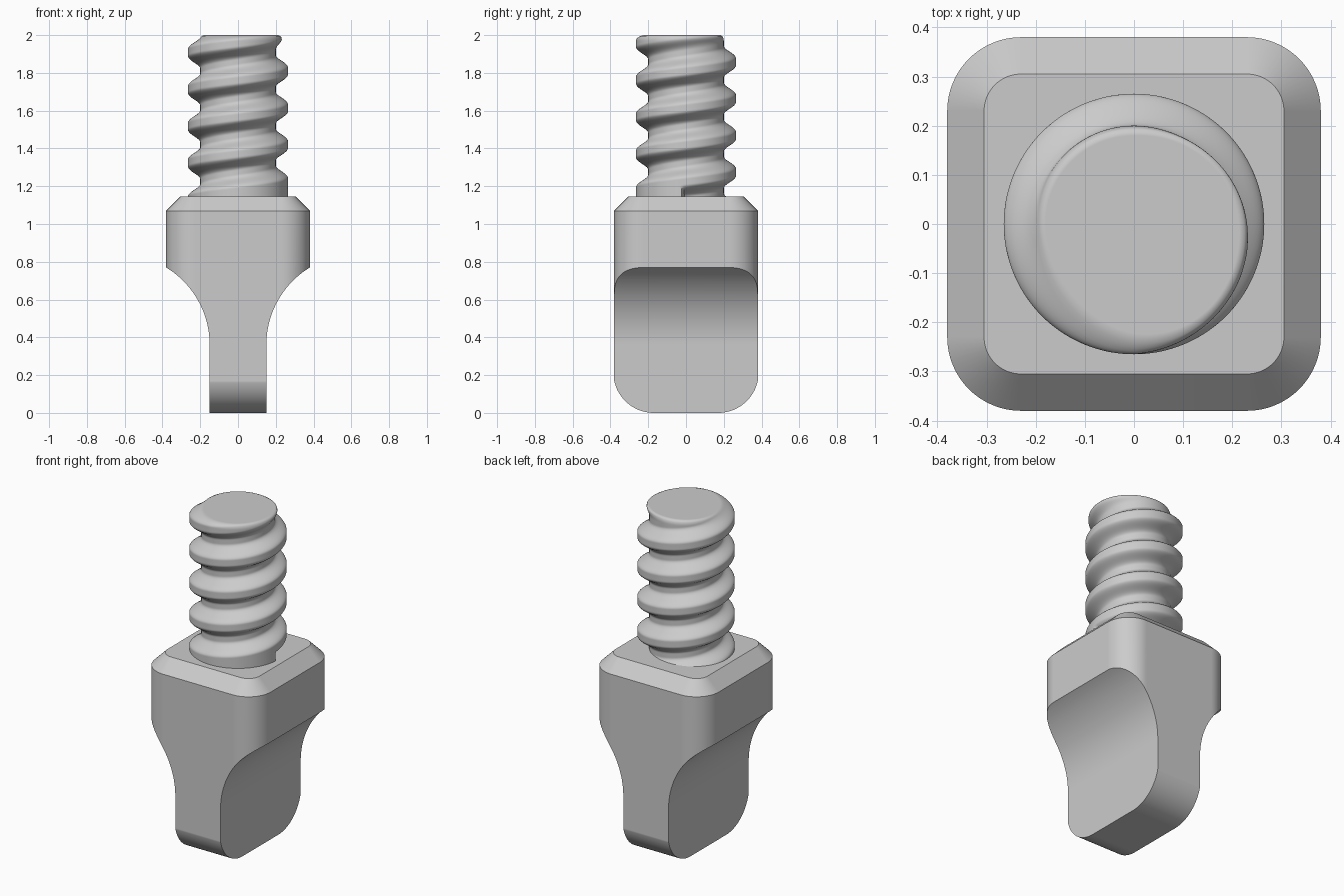
import bpy, bmesh
from math import pi, cos, sin, sqrt, radians

cube = bpy.data.objects.get("Cube")
if cube:
    bpy.data.objects.remove(cube)

steel = bpy.data.materials.new("plain grey steel")
steel.use_nodes = True
colour = (0.6, 0.6, 0.6, 1)
steel.diffuse_color = colour
steel.node_tree.nodes["Principled BSDF"].inputs["Base Color"].default_value = colour


def loft(name, rings):
    """Skin a list of equal point rings and cap both ends."""
    bm = bmesh.new()
    rows = [[bm.verts.new(p) for p in ring] for ring in rings]
    n = len(rows[0])
    for low, high in zip(rows, rows[1:]):
        for i in range(n):
            j = (i + 1) % n
            bm.faces.new((low[i], low[j], high[j], high[i]))
    bm.faces.new(rows[0])
    bm.faces.new(rows[-1])
    bmesh.ops.recalc_face_normals(bm, faces=bm.faces[:])
    mesh = bpy.data.meshes.new(name)
    bm.to_mesh(mesh)
    bm.free()
    mesh.materials.append(steel)
    obj = bpy.data.objects.new(name, mesh)
    bpy.context.collection.objects.link(obj)
    return obj


def select(obj):
    bpy.ops.object.select_all(action="DESELECT")
    obj.select_set(True)
    bpy.context.view_layer.objects.active = obj


def keep_overlap(obj, cutter):
    """Trim obj to the inside of cutter."""
    select(obj)
    mod = obj.modifiers.new("trim", "BOOLEAN")
    mod.operation = "INTERSECT"
    mod.solver = "EXACT"
    mod.object = cutter
    bpy.ops.object.modifier_apply(modifier=mod.name)
    bpy.data.objects.remove(cutter)


def rounded_square(centre, radius, z, steps=16):
    ring = []
    for quarter, (sx, sy) in enumerate([(1, 1), (-1, 1), (-1, -1), (1, -1)]):
        for i in range(steps + 1):
            a = (quarter + i / steps) * pi / 2
            ring.append((sx * centre + radius * cos(a), sy * centre + radius * sin(a), z))
    return ring


def mirrored(half):
    return half + [(-u, z) for u, z in reversed(half)]


# Square head with rounded corners and a chamfered shoulder
HALF, CORNER, SHOULDER = 0.38, 0.23, 1.145
head = loft("square_head", [
    rounded_square(CORNER, HALF - CORNER, -0.1),
    rounded_square(CORNER, HALF - CORNER, 1.07),
    rounded_square(CORNER, 0.075, SHOULDER)])

# Scooped sides narrowing to the flat tang
TANG, SCOOP, START = 0.15, 0.48, 0.36
half = [(TANG, -0.2)]
for i in range(33):
    a = radians(68) * i / 32
    half.append((TANG + SCOOP * (1 - cos(a)), START + SCOOP * sin(a)))
half.append((half[-1][0], 1.4))
outline = mirrored(half)
keep_overlap(head, loft("scoop_cutter", [[(x, y, z) for x, z in outline] for y in (-0.6, 0.6)]))

# Rounded lower end of the tang
FLAT, ROUND = 0.17, 0.215
half = []
for i in range(25):
    a = pi / 2 * i / 24
    half.append((FLAT + ROUND * sin(a), ROUND * (1 - cos(a))))
half += [(0.5, 0.3), (0.5, 1.4)]
outline = mirrored(half)
keep_overlap(head, loft("tang_cutter", [[(x, y, z) for y, z in outline] for x in (-0.7, 0.7)]))

# Coarse rounded thread, with a fading top turn and a filled first half turn
ROOT, DEPTH, PITCH, FIRST, TOP = 0.2, 0.065, 0.195, 1.225, 2.0
COLS, ROWS = 144, 150


def thread_radius(turn, z):
    phase = (z - FIRST) / PITCH - turn
    crest = turn + round(phase)
    lift = min(1, max(0, 0.52 + 0.6 * cos(2 * pi * phase)))
    lift = 0.5 * lift + 0.5 * lift * lift * (3 - 2 * lift)
    lift *= min(1, max(0, 1 - (crest - 3.75) / 0.5))
    if 0.5 <= turn < 0.99 and phase < -1:
        lift = 1
    # Softened rim at the tip
    rim = max(0, z - (TOP - 0.03)) / 0.03
    return ROOT + DEPTH * lift - 0.02 * (1 - sqrt(max(0, 1 - rim * rim)))


rings = []
for row in range(ROWS + 1):
    z = SHOULDER - 0.01 + (TOP - SHOULDER + 0.01) * row / ROWS
    ring = []
    for col in range(COLS):
        turn = col / COLS
        r = thread_radius(turn, z)
        ring.append((r * cos(2 * pi * turn), r * sin(2 * pi * turn), z))
    rings.append(ring)
thread = loft("threaded_shank", rings)

# Smooth curved areas, crisp edges
for obj, angle in ((head, 25), (thread, 45)):
    select(obj)
    bpy.ops.object.shade_smooth_by_angle(angle=radians(angle))
    weighted = obj.modifiers.new("even shading", "WEIGHTED_NORMAL")
    weighted.keep_sharp = True
